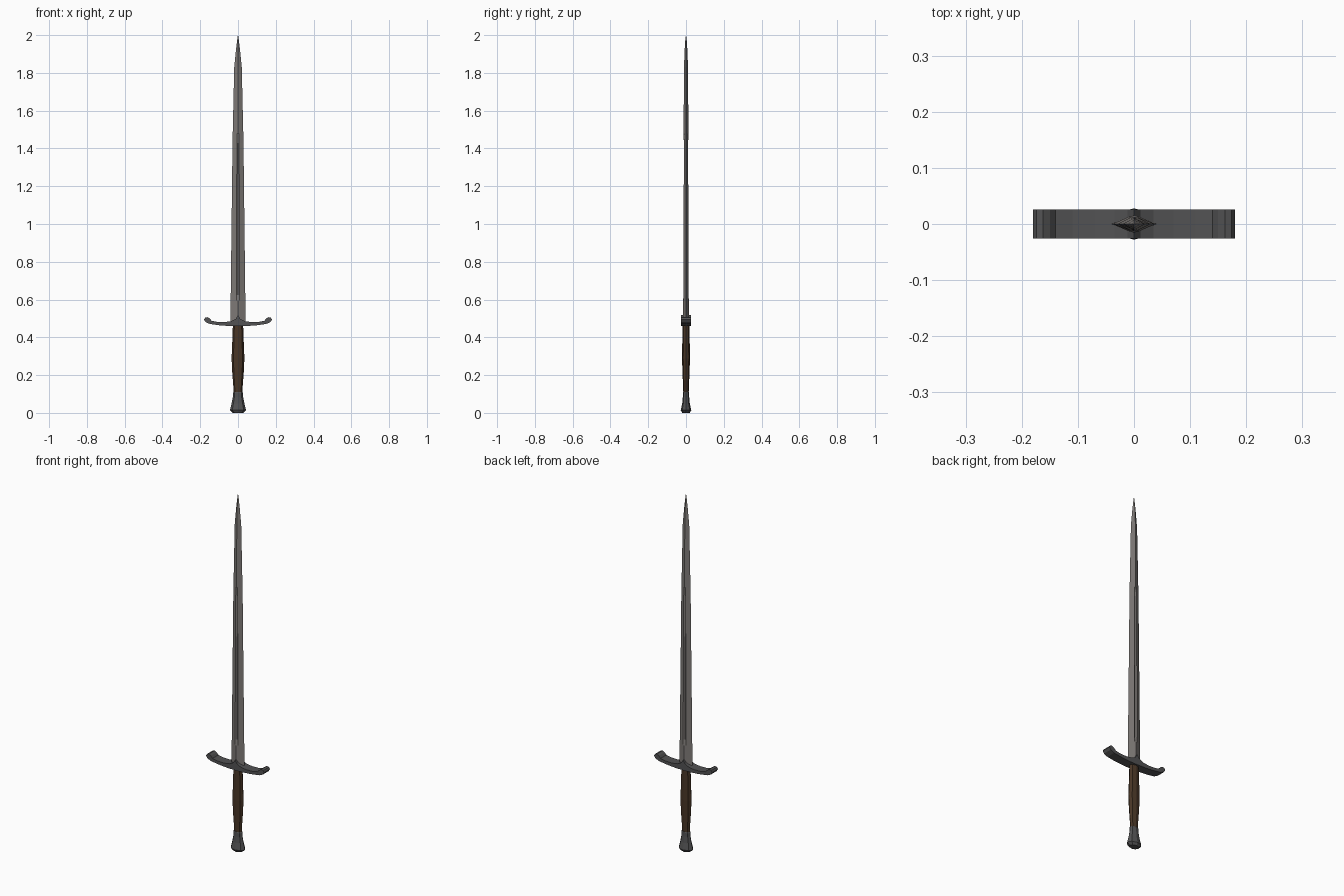
import bpy, bmesh, math

if "Cube" in bpy.data.objects:
    bpy.data.objects.remove(bpy.data.objects["Cube"])


def material(name, color):
    m = bpy.data.materials.new(name)
    m.diffuse_color = (*color, 1)
    m.use_nodes = True
    m.node_tree.nodes["Principled BSDF"].inputs["Base Color"].default_value = m.diffuse_color
    return m


steel = material("blade steel", (0.21, 0.195, 0.185))
iron = material("dark iron", (0.085, 0.085, 0.087))
leather = material("brown leather", (0.065, 0.036, 0.019))


def finish(name, bm, mat):
    bmesh.ops.remove_doubles(bm, verts=bm.verts, dist=1e-5)
    bmesh.ops.recalc_face_normals(bm, faces=bm.faces)
    mesh = bpy.data.meshes.new(name)
    bm.to_mesh(mesh)
    bm.free()
    mesh.materials.append(mat)
    obj = bpy.data.objects.new(name, mesh)
    bpy.context.collection.objects.link(obj)
    return obj


def loft(name, rings, mat):
    """Skin a stack of closed rings and cap both ends."""
    bm = bmesh.new()
    rows = [[bm.verts.new(p) for p in ring] for ring in rings]
    n = len(rows[0])
    for a, b in zip(rows, rows[1:]):
        for i in range(n):
            j = (i + 1) % n
            bm.faces.new((a[i], a[j], b[j], b[i]))
    bm.faces.new(rows[0][::-1])
    bm.faces.new(rows[-1])
    return finish(name, bm, mat)


def octagon(z, rx, ry):
    # narrow facet vertices on both axes
    return [(rx * math.cos(k * math.pi / 4), ry * math.sin(k * math.pi / 4), z)
            for k in range(8)]


def blade_ring(z, w, lip_x, lip_y, mid_y):
    half = [(w, 0), (lip_x, lip_y), (0, mid_y), (-lip_x, lip_y)]
    return [(x, y, z) for x, y in half] + [(-x, -y, z) for x, y in half]


# Blade: diamond section with a sunken fuller, tapering to a point
loft("blade", [blade_ring(*r) for r in [
    (0.47, 0.040, 0.008, 0.0130, 0.0160),
    (0.595, 0.039, 0.008, 0.0130, 0.0155),
    (0.625, 0.0385, 0.009, 0.0130, 0.0070),
    (1.43, 0.029, 0.006, 0.0115, 0.0065),
    (1.48, 0.028, 0.005, 0.0110, 0.0130),
    (1.83, 0.020, 0.004, 0.0085, 0.0105),
    (1.92, 0.011, 0.002, 0.0060, 0.0075),
    (1.97, 0.005, 0.001, 0.0030, 0.0040),
    (2.00, 0.0006, 0.0001, 0.0004, 0.0005)]], steel)

# Grip: faceted and swollen in the middle
loft("grip", [octagon(*r) for r in [
    (0.09, 0.023, 0.014), (0.13, 0.024, 0.015), (0.22, 0.031, 0.019),
    (0.29, 0.034, 0.021), (0.36, 0.031, 0.020), (0.47, 0.027, 0.018)]], leather)

# Pommel: flared facets with a collar and a shallow base
loft("pommel", [octagon(*r) for r in [
    (0.0, 0.027, 0.020), (0.014, 0.043, 0.028), (0.05, 0.034, 0.020),
    (0.085, 0.027, 0.017), (0.105, 0.027, 0.017), (0.11, 0.024, 0.015)]], iron)

# Guard: curved bar with upturned rounded ends, mirrored profile
side = [(0.012, 0.498), (0.035, 0.486), (0.07, 0.481), (0.11, 0.482),
        (0.14, 0.488), (0.15, 0.500), (0.162, 0.507), (0.174, 0.504),
        (0.18, 0.494), (0.172, 0.481), (0.15, 0.471), (0.10, 0.464),
        (0.05, 0.460)]
profile = [(0, 0.517)] + side + [(0, 0.459)] + [(-x, z) for x, z in reversed(side)]
bm = bmesh.new()
face = bm.faces.new([bm.verts.new((x, -0.026, z)) for x, z in profile])
out = bmesh.ops.extrude_face_region(bm, geom=[face])
bmesh.ops.translate(bm, vec=(0, 0.052, 0),
                    verts=[v for v in out["geom"] if isinstance(v, bmesh.types.BMVert)])
bmesh.ops.recalc_face_normals(bm, faces=bm.faces)
bmesh.ops.triangulate(bm, faces=[f for f in bm.faces if len(f.verts) > 4])
finish("guard", bm, iron)
